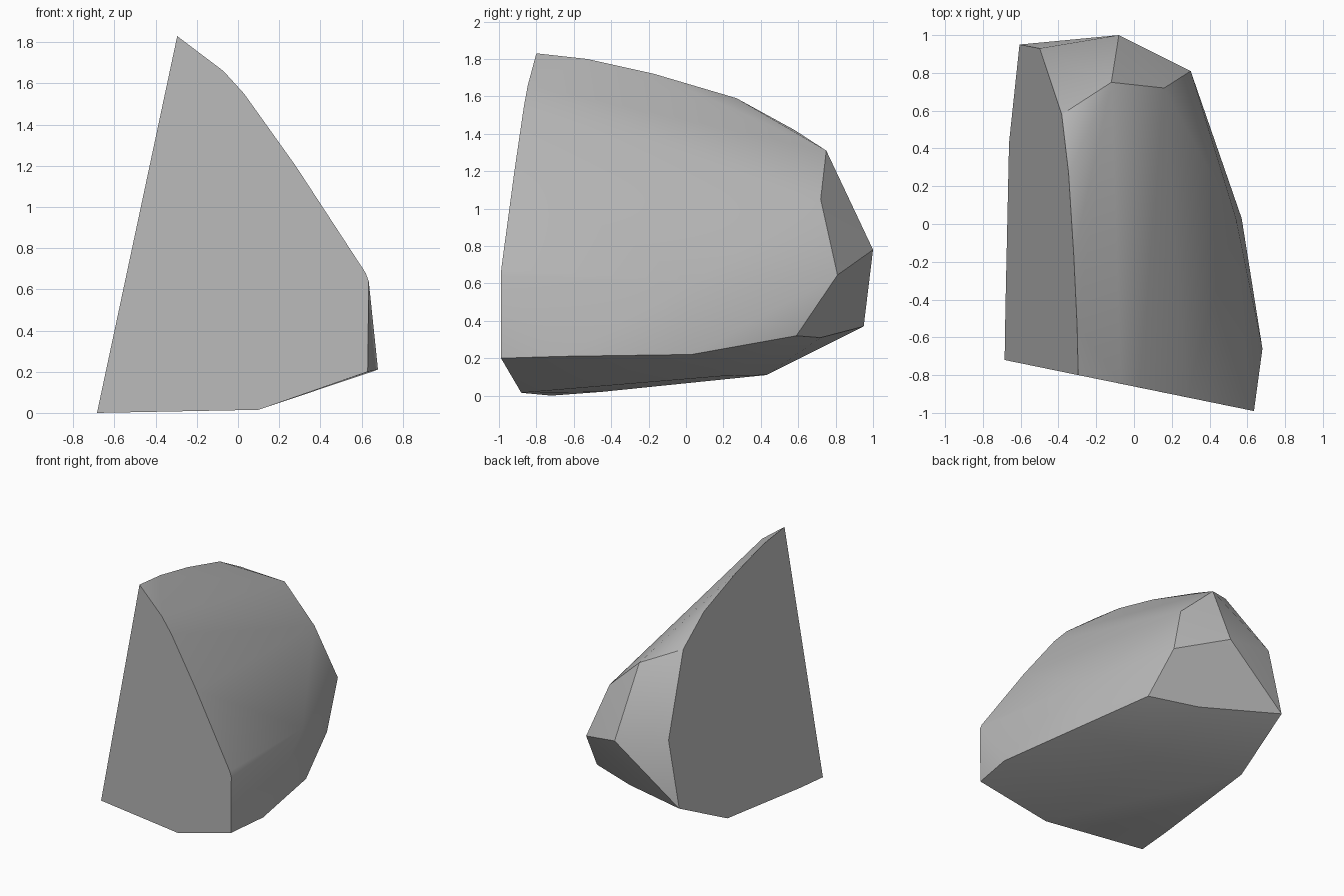
import bpy
import bmesh
import math

cube = bpy.data.objects.get("Cube")
if cube:
    bpy.data.objects.remove(cube, do_unlink=True)


def make_material(name, value):
    material = bpy.data.materials.new(name)
    material.use_nodes = True
    colour = (value, value, value, 1)
    material.diffuse_color = colour
    shader = next(node for node in material.node_tree.nodes
                  if node.type == "BSDF_PRINCIPLED")
    shader.inputs["Base Color"].default_value = colour
    shader.inputs["Roughness"].default_value = 0.9
    return material


def on_front(x, z):
    """Point on the upright cleft face at the front."""
    return (x, -0.86 - 0.205 * x, z)


def on_left(y, z):
    """Point on the slanted cleft face at the low x side."""
    return (-0.685 + 0.213 * z, y, z)


# Outline of the front cleft, from the peak down the sloping edge
front_profile = [(-0.07, 1.66), (0.03, 1.55), (0.28, 1.2), (0.34, 1.1),
                 (0.62, 0.68), (0.635, 0.64), (0.63, 0.2), (0.1, 0.015)]

# Outline of the side cleft, over the ridge and back along the base
side_profile = [(-0.72, 0), (-0.8, 1.83), (-0.53, 1.8), (-0.17, 1.72),
                (0.27, 1.59), (0.58, 1.42), (0.93, 0.87), (0.95, 0.37),
                (0.43, 0.11), (-0.45, 0.02)]

# Corners of the broken back
back_corners = [(-0.08, 1, 0.78), (-0.12, 0.75, 1.31), (0.16, 0.72, 1.05),
                (0.3, 0.81, 0.645), (0.36, 0.59, 0.32)]

# Corners along the right flank and the underside
flank_corners = [(0.68, -0.66, 0.21), (0.57, 0.03, 0.22), (0.54, 0.03, 0.61)]
base_corners = [(-0.015, 0.72, 0.31), (0, 0.2, 0.105)]

points = [on_front(*p) for p in front_profile]
points += [on_left(*p) for p in side_profile]
points += back_corners + flank_corners + base_corners

# Wrap the corners in one faceted boulder
bm = bmesh.new()
for point in points:
    bm.verts.new(point)
hull = bmesh.ops.convex_hull(bm, input=list(bm.verts))
unused = {item for item in hull["geom_interior"] + hull["geom_unused"]
          if isinstance(item, bmesh.types.BMVert) and not item.link_faces}
bmesh.ops.delete(bm, geom=list(unused), context="VERTS")

# Merge the flat cleft faces
bmesh.ops.dissolve_limit(bm, angle_limit=math.radians(1.5),
                         verts=list(bm.verts), edges=list(bm.edges))
bmesh.ops.recalc_face_normals(bm, faces=list(bm.faces))
mesh = bpy.data.meshes.new("boulder")
bm.to_mesh(mesh)
bm.free()

boulder = bpy.data.objects.new("boulder", mesh)
bpy.context.collection.objects.link(boulder)
mesh.materials.append(make_material("stone grey", 0.48))

# Soft shading over the worn faces, crisp along the breaks
bpy.ops.object.select_all(action="DESELECT")
boulder.select_set(True)
bpy.context.view_layer.objects.active = boulder
bpy.ops.object.shade_smooth_by_angle(angle=math.radians(30))
